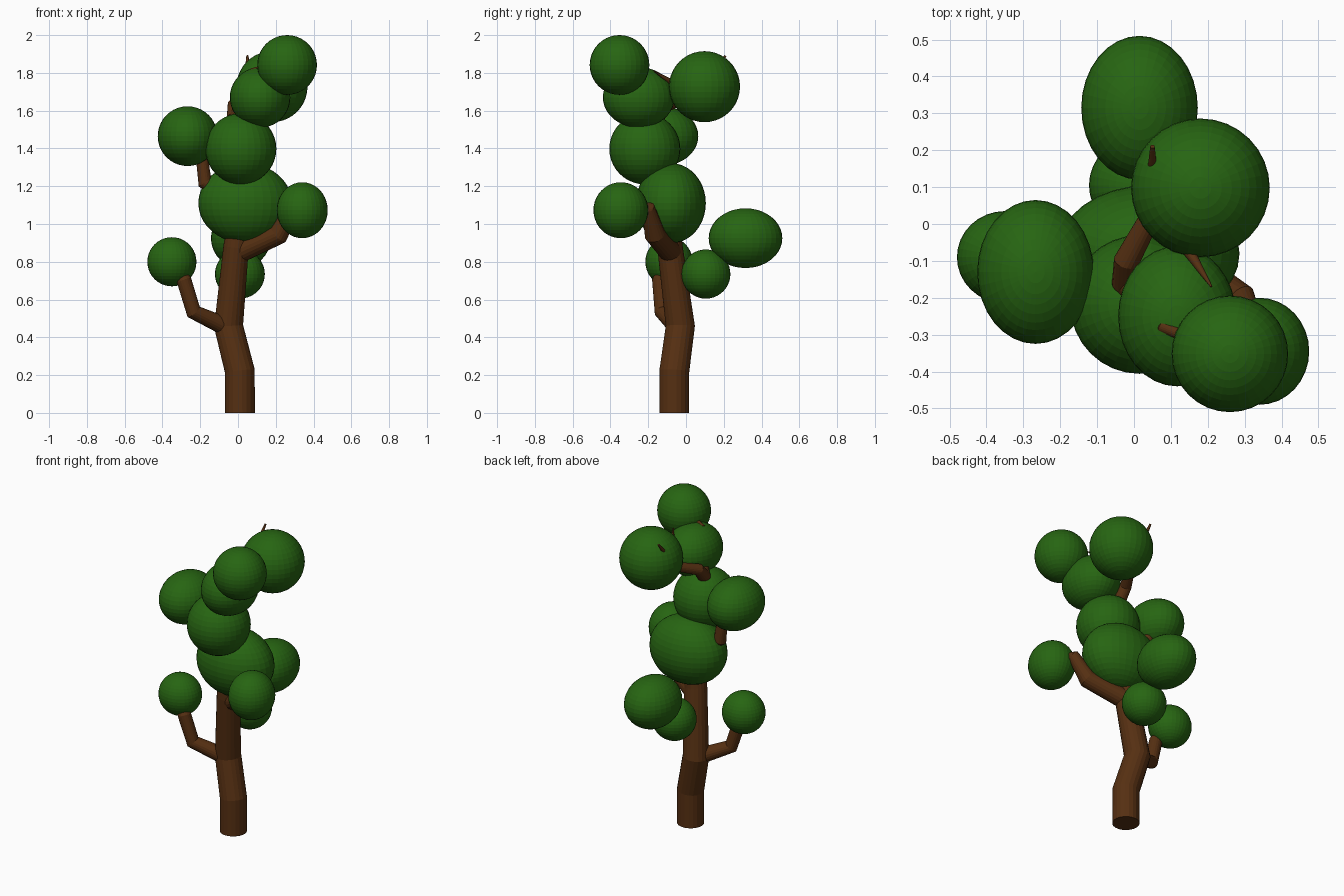
import bpy, bmesh, math
from mathutils import Vector


def material(name, rgb):
    m = bpy.data.materials.new(name)
    m.diffuse_color = (*rgb, 1)
    return m


BARK = material("brown bark", (0.092, 0.029, 0.006))
LEAF = material("leaf green", (0.020, 0.130, 0.006))


def tube(name, path, sides=20):
    """Tapered limb through (x, y, z, radius) points, mitred at each bend."""
    pts = [Vector(p[:3]) for p in path]
    dirs = []
    for i in range(len(pts)):
        a = (pts[i] - pts[i - 1]).normalized() if i else Vector()
        b = (pts[i + 1] - pts[i]).normalized() if i < len(pts) - 1 else Vector()
        dirs.append((a + b).normalized())
    bm = bmesh.new()
    rings = []
    u = dirs[0].orthogonal().normalized()
    for p, d, q in zip(pts, dirs, path):
        u = (u - d * u.dot(d)).normalized()
        v = d.cross(u)
        rings.append([bm.verts.new(p + q[3] * (u * math.cos(t) + v * math.sin(t)))
                      for t in (math.tau * k / sides for k in range(sides))])
    for lo, hi in zip(rings, rings[1:]):
        for k in range(sides):
            n = (k + 1) % sides
            bm.faces.new((lo[k], lo[n], hi[n], hi[k]))
    bm.faces.new(rings[0][::-1])
    bm.faces.new(rings[-1])
    me = bpy.data.meshes.new(name)
    bm.to_mesh(me)
    bm.free()
    me.materials.append(BARK)
    bpy.context.collection.objects.link(bpy.data.objects.new(name, me))


def leaf_ball(name, centre, radii):
    bpy.ops.mesh.primitive_uv_sphere_add(segments=32, ring_count=20, radius=1, location=centre)
    ob = bpy.context.object
    ob.name = ob.data.name = name
    ob.scale = radii
    ob.data.materials.append(LEAF)


# Trunk, bending on its way up into the crown
tube("trunk", [(0.01, -0.062, 0, 0.08), (0.01, -0.062, 0.22, 0.08), (-0.05, -0.03, 0.46, 0.078),
               (-0.01, -0.085, 0.88, 0.068), (0.02, -0.1, 1.12, 0.06),
               (0, -0.15, 1.36, 0.05), (-0.02, -0.16, 1.56, 0.04)])

# Side branches
tube("low_left_branch", [(-0.05, -0.04, 0.45, 0.05), (-0.235, -0.125, 0.535, 0.042),
                         (-0.285, -0.14, 0.70, 0.04), (-0.34, -0.1, 0.8, 0.03)])
tube("right_branch", [(0, -0.08, 0.85, 0.06), (0.215, -0.165, 0.945, 0.055),
                      (0.29, -0.2, 1.08, 0.04), (0.34, -0.3, 1.1, 0.02)])
tube("left_branch", [(0, -0.1, 1.12, 0.045), (-0.175, -0.1, 1.22, 0.04),
                     (-0.19, -0.1, 1.34, 0.033), (-0.26, -0.13, 1.45, 0.02)])
tube("back_branch", [(-0.03, -0.05, 0.66, 0.04), (0.01, 0.1, 0.76, 0.035), (0.015, 0.3, 0.92, 0.02)])
tube("top_back_branch", [(-0.02, -0.16, 1.56, 0.04), (-0.02, -0.1, 1.63, 0.035),
                         (0.05, 0.03, 1.68, 0.028), (0.05, 0.21, 1.89, 0.006)])
tube("top_front_branch", [(-0.02, -0.16, 1.54, 0.04), (0.03, -0.2, 1.66, 0.03),
                          (0.08, -0.28, 1.81, 0.018), (0.2, -0.33, 1.85, 0.01)])
tube("top_twig", [(0.05, 0.03, 1.68, 0.025), (0.14, -0.06, 1.74, 0.018), (0.21, -0.17, 1.81, 0.003)])

# Foliage: centre and radii of each clump
CLUMPS = {
    "crown_top": ((0.26, -0.352, 1.842), (0.158, 0.158, 0.158)),
    "crown_back": ((0.18, 0.098, 1.727), (0.188, 0.188, 0.188)),
    "crown_front": ((0.117, -0.25, 1.67), (0.16, 0.19, 0.16)),
    "crown_middle": ((0.015, -0.218, 1.398), (0.188, 0.188, 0.188)),
    "crown_wide": ((0.038, -0.08, 1.11), (0.248, 0.185, 0.212)),
    "right_clump": ((0.34, -0.345, 1.073), (0.135, 0.145, 0.148)),
    "left_clump": ((-0.267, -0.13, 1.465), (0.158, 0.195, 0.158)),
    "low_left_clump": ((-0.35, -0.09, 0.80), (0.13, 0.125, 0.13)),
    "back_clump": ((0.015, 0.315, 0.925), (0.158, 0.195, 0.158)),
    "low_back_clump": ((0.01, 0.105, 0.735), (0.132, 0.13, 0.13)),
}
for part, (centre, radii) in CLUMPS.items():
    leaf_ball(part + "_leaves", centre, radii)
